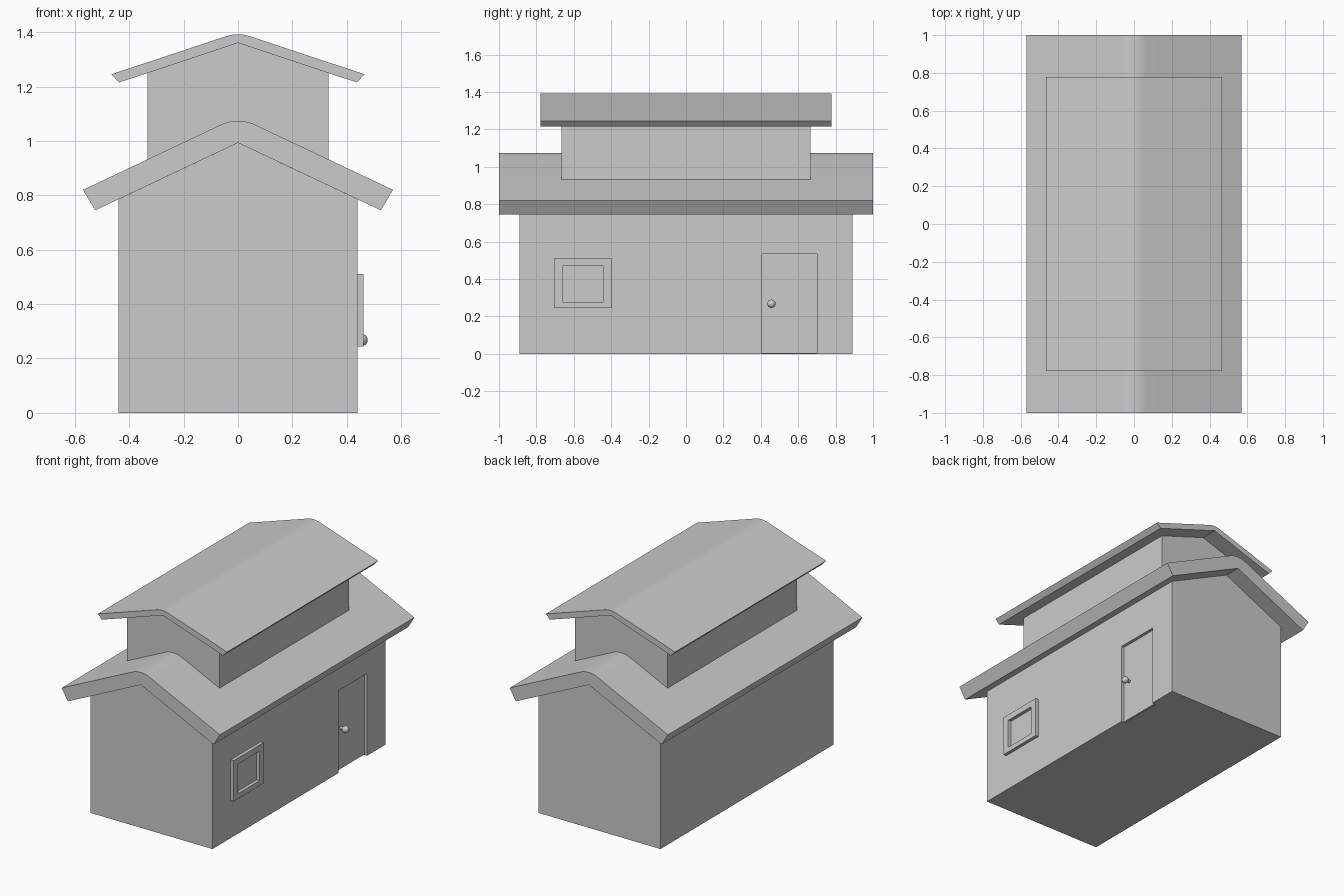
import bpy, bmesh
from mathutils import Matrix

cube = bpy.data.objects.get("Cube")
if cube:
    bpy.data.objects.remove(cube, do_unlink=True)

# Single plain grey
grey = bpy.data.materials.new("plain grey")
grey.use_nodes = True
grey.diffuse_color = (0.6, 0.6, 0.6, 1)
grey.node_tree.nodes["Principled BSDF"].inputs["Base Color"].default_value = (0.6, 0.6, 0.6, 1)


def add_object(name, bm, smooth=False):
    bmesh.ops.recalc_face_normals(bm, faces=bm.faces)
    mesh = bpy.data.meshes.new(name)
    bm.to_mesh(mesh)
    bm.free()
    mesh.materials.append(grey)
    obj = bpy.data.objects.new(name, mesh)
    bpy.context.collection.objects.link(obj)
    if smooth:
        activate(obj)
        bpy.ops.object.shade_smooth_by_angle(angle=0.5)
    return obj


def activate(obj):
    bpy.ops.object.select_all(action='DESELECT')
    obj.select_set(True)
    bpy.context.view_layer.objects.active = obj


def prism(name, profile, half_length, smooth=False):
    """Extrude an (x, z) outline along y, centred on y = 0."""
    bm = bmesh.new()
    face = bm.faces.new([bm.verts.new((x, -half_length, z)) for x, z in profile])
    ext = bmesh.ops.extrude_face_region(bm, geom=[face])["geom"]
    moved = [v for v in ext if isinstance(v, bmesh.types.BMVert)]
    bmesh.ops.translate(bm, verts=moved, vec=(0, 2 * half_length, 0))
    return add_object(name, bm, smooth)


def box(name, xs, ys, zs):
    bm = bmesh.new()
    bmesh.ops.create_cube(bm, size=1)
    for v in bm.verts:
        v.co = [lo + (c + 0.5) * (hi - lo) for c, (lo, hi) in zip(v.co, (xs, ys, zs))]
    return add_object(name, bm)


def cut(target, cutter):
    mod = target.modifiers.new("cut", 'BOOLEAN')
    mod.operation = 'DIFFERENCE'
    mod.solver = 'EXACT'
    mod.object = cutter
    activate(target)
    bpy.ops.object.modifier_apply(modifier=mod.name)
    bpy.data.objects.remove(cutter, do_unlink=True)


def gable(half_width, base, eave, apex):
    return [(-half_width, base), (half_width, base), (half_width, eave),
            (0, apex), (-half_width, eave)]


def roof(name, tip, lip, under_apex, ridge, half_length):
    """Pitched slab with a rounded ridge of half width `ridge`."""
    slope = (under_apex - lip[1]) / lip[0]
    peak = tip[1] + tip[0] * slope - ridge * slope / 2
    steps = 6
    curve = [ridge * i / steps for i in range(steps, -steps - 1, -1)]
    top = [(x, peak - slope * x * x / (2 * ridge)) for x in curve]
    outline = [(0, under_apex), lip, tip, *top, (-tip[0], tip[1]), (-lip[0], lip[1])]
    return prism(name, outline, half_length, smooth=True)


# Lower storey with recessed doorway
walls = prism("lower_walls", gable(0.44, 0, 0.785, 0.993), 0.89)
cut(walls, box("doorway_cutter", (0.41, 0.6), (0.405, 0.70), (-0.1, 0.535)))
box("door", (0.405, 0.42), (0.405, 0.70), (0.003, 0.535))

# Roofs and raised upper storey
roof("lower_roof", (0.57, 0.82), (0.525, 0.745), 0.993, 0.065, 1.0)
prism("upper_walls", gable(0.333, 0.9, 1.25, 1.36), 0.665)
roof("upper_roof", (0.465, 1.245), (0.437, 1.215), 1.36, 0.045, 0.777)

# Window frame, open to the wall behind
frame = box("window_frame", (0.435, 0.462), (-0.705, -0.395), (0.245, 0.51))
cut(frame, box("window_cutter", (0.4, 0.5), (-0.66, -0.44), (0.278, 0.47)))

# Round door knob on a short stem
bm = bmesh.new()
bmesh.ops.create_uvsphere(bm, u_segments=20, v_segments=12, radius=0.022,
                          matrix=Matrix.Translation((0.455, 0.457, 0.268)))
bmesh.ops.create_cone(bm, cap_ends=True, segments=16, radius1=0.01, radius2=0.01, depth=0.04,
                      matrix=Matrix.Translation((0.435, 0.457, 0.268)) @ Matrix.Rotation(1.5708, 4, 'Y'))
add_object("door_knob", bm, smooth=True)
